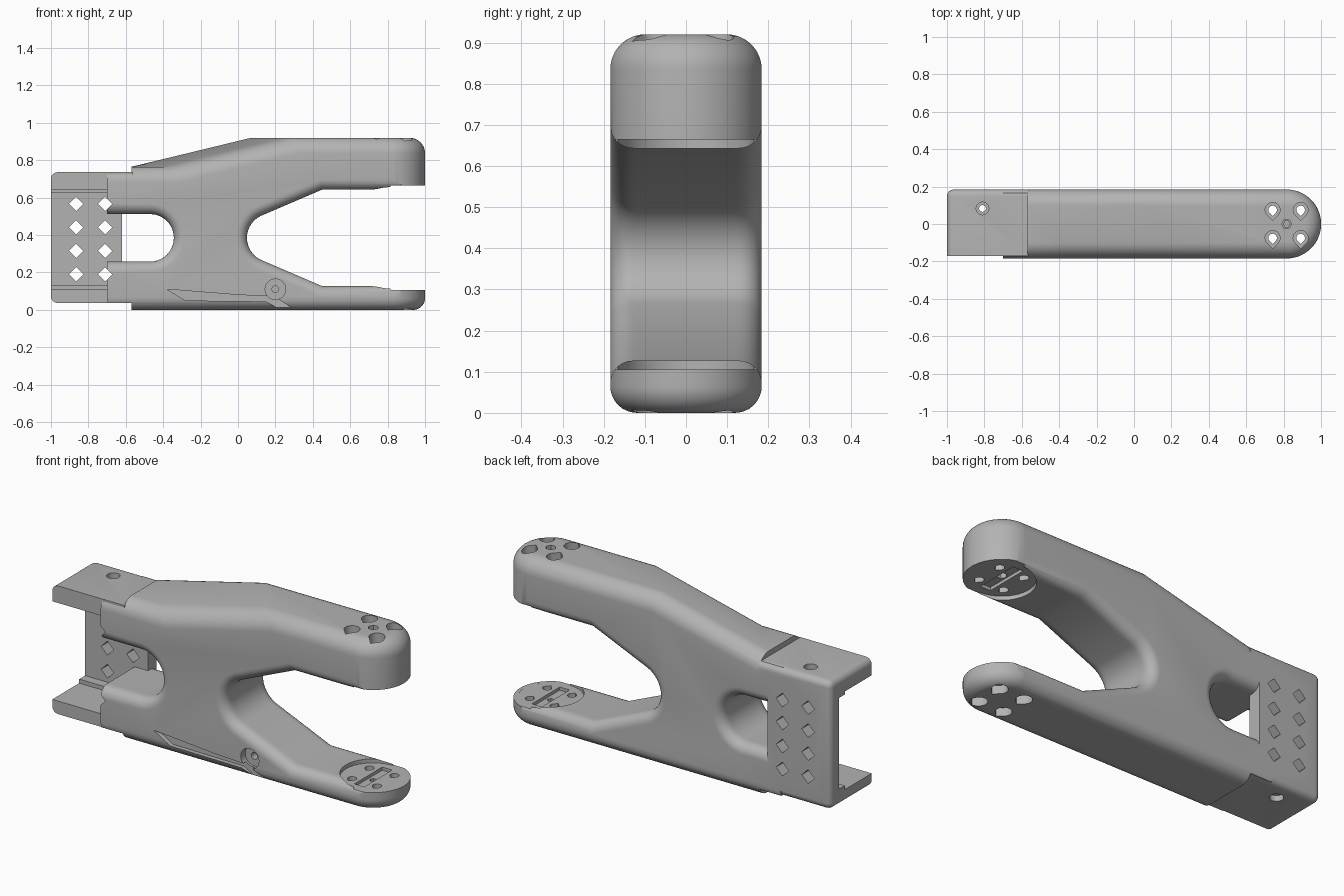
import bpy, bmesh
from math import sin, cos, pi, sqrt, radians
from mathutils import Vector

if "Cube" in bpy.data.objects:
    bpy.data.objects.remove(bpy.data.objects["Cube"])

grey = bpy.data.materials.new("plain grey")
grey.use_nodes = True
COLOUR = (0.45, 0.45, 0.45, 1)
grey.diffuse_color = COLOUR
grey.node_tree.nodes["Principled BSDF"].inputs["Base Color"].default_value = COLOUR

HALF = 0.184            # half the body width
MID = 0.385             # height of the openings' centre line
TIP = HALF * -1 + 1     # centre of the rounded jaw ends


def loft(name, loops):
    """Skin a list of equal-length closed loops and cap both ends."""
    bm = bmesh.new()
    rings = [[bm.verts.new(p) for p in loop] for loop in loops]
    n = len(rings[0])
    for a, b in zip(rings, rings[1:]):
        for i in range(n):
            j = (i + 1) % n
            bm.faces.new((a[i], a[j], b[j], b[i]))
    bm.faces.new(rings[0])
    bm.faces.new(rings[-1])
    bmesh.ops.recalc_face_normals(bm, faces=bm.faces)
    mesh = bpy.data.meshes.new(name)
    bm.to_mesh(mesh)
    bm.free()
    ob = bpy.data.objects.new(name, mesh)
    bpy.context.collection.objects.link(ob)
    mesh.materials.append(grey)
    return ob


def prism_z(name, pts, z0, z1):
    return loft(name, [[(x, y, z) for x, y in pts] for z in (z0, z1)])


def prism_y(name, pts, y0, y1):
    return loft(name, [[(x, y, z) for x, z in pts] for y in (y0, y1)])


def box(name, x0, x1, y0, y1, z0, z1):
    return prism_z(name, [(x0, y0), (x1, y0), (x1, y1), (x0, y1)], z0, z1)


def arc(cx, cy, r, start, end, n):
    angles = [radians(start + (end - start) * i / n) for i in range(n + 1)]
    return [(cx + r * cos(a), cy + r * sin(a)) for a in angles]


def circle(cx, cy, r, n=24):
    return arc(cx, cy, r, 0, 360, n)[:-1]


def combine(target, other, operation="DIFFERENCE"):
    mod = target.modifiers.new("combine", "BOOLEAN")
    mod.operation = operation
    mod.solver = "EXACT"
    mod.object = other
    bpy.context.view_layer.objects.active = target
    bpy.ops.object.modifier_apply(modifier=mod.name)
    bpy.data.objects.remove(other)


def round_off(r, t):
    """Inset of a fillet of radius r at depth t below the face."""
    return r - sqrt(max(0, r * r - (r - t) ** 2)) if t < r else 0


def inset(pts, t):
    """Move each side of a counter-clockwise outline inward by its own fillet."""
    n = len(pts)
    lines = []
    for i in range(n):
        a, b = Vector(pts[i]), Vector(pts[(i + 1) % n])
        r = 0.085 if min(a.y, b.y) > 0.75 else 0.065 if max(a.y, b.y) < 0.01 else 0.055
        d = (b - a).normalized()
        normal = Vector((-d.y, d.x))
        lines.append((normal, normal.dot(a) + round_off(r, t)))
    out = []
    for i in range(n):
        (p, c), (q, e) = lines[i - 1], lines[i]
        det = p.x * q.y - p.y * q.x
        out.append(((c * q.y - e * p.y) / det, (p.x * e - q.x * c) / det))
    return out


def outline(y):
    """Side outline of the forked body; the top ramp is skewed across the width."""
    skew = -0.87 * (min(y, 0.1) - 0.1)
    return ([(-0.9, 0), (1.2, 0), (1.2, 0.127), (0.45, 0.127)]
            + arc(0.178, MID, 0.13, 246.5, 113.5, 16)
            + [(0.45, 0.643), (1.2, 0.643), (1.2, 0.92), (0.07 + skew, 0.92),
               (-0.57 + skew, 0.765), (-0.9, 0.765), (-0.9, MID + 0.127)]
            + arc(-0.47, MID, 0.127, 90, -90, 20) + [(-0.9, MID - 0.127)])


# Forked body with rounded edges
depths = [0.085 * (1 - cos(pi / 2 * i / 9)) for i in range(10)]
slices = [(-HALF + t, t) for t in depths] + [(HALF - t, t) for t in reversed(depths)]
body = loft("clamp_body", [[(x, y, z) for x, z in inset(outline(y), t)] for y, t in slices])

# Round the jaw ends in plan, with fillets at top and bottom
GAP = 0.0005


def plan(d):
    r = HALF + GAP - d
    return arc(TIP, 0, r, -90, 90, 32) + [(-0.95, r), (-0.95, -r)]


levels = [(-GAP + 0.065 * t / 0.085, round_off(0.065, 0.065 * t / 0.085)) for t in depths]
levels += [(0.92 + GAP - t, round_off(0.085, t)) for t in reversed(depths)]
combine(body, loft("tip_shape", [[(x, y, z) for x, y in plan(d)] for z, d in levels]), "INTERSECT")

# Trim the rear arms where they meet the mounting bracket
combine(body, box("rear_trim", -1.2, -0.7, -1, 1, -1, 2))
combine(body, box("top_trim", -1.2, -0.57, -1, 1, 0.734, 2))
combine(body, box("bottom_trim", -1.2, -0.57, -1, 1, -1, 0.039))

# Mounting bracket: C-shaped block with soft back edges
bracket = box("bracket", -1, -0.565, -0.172, HALF, 0.037, 0.736)
bm = bmesh.new()
bm.from_mesh(bracket.data)
back_edges = [e for e in bm.edges
              if all(v.co.y > 0 for v in e.verts) and any(v.co.x < -0.9 for v in e.verts)]
end_edges = [e for e in bm.edges if e not in back_edges and all(v.co.x < -0.9 for v in e.verts)
             and abs(e.verts[0].co.y - e.verts[1].co.y) > 0.1]
bmesh.ops.bevel(bm, geom=back_edges + end_edges, offset=0.035, segments=6, profile=0.5,
                affect="EDGES")
bm.to_mesh(bracket.data)
bm.free()
combine(bracket, box("channel", -1.2, -0.5, -1, 0.11, 0.13, 0.627))
combine(bracket, box("channel_step", -1.2, -0.5, -1, 0.06, 0.108, 0.643))
combine(bracket, box("window_side", -0.62, -0.5, -1, 1, 0.15, 0.62))
combine(body, bracket, "UNION")

# Diamond holes through the back plate
for x in (-0.865, -0.71):
    for row in range(4):
        combine(body, prism_y("diamond", circle(x, 0.19 + 0.1255 * row, 0.038, 4), -0.3, 0.3))

# Bolt holes in the bracket flanges
for z0, z1, s0, s1 in ((0.6, 0.8, 0.705, 0.8), (0, 0.16, 0, 0.068)):
    combine(body, prism_z("flange_bolt", circle(-0.81, 0.083, 0.018), z0, z1))
    combine(body, prism_z("flange_counterbore", circle(-0.81, 0.083, 0.034), s0, s1))

# Round pads recessed in the facing jaws, with a cross groove
combine(body, prism_z("pad", circle(TIP, 0, 0.165, 48), 0.105, 0.665))
combine(body, box("pad_front", TIP, 1.2, -0.3, 0.3, 0.1051, 0.6649))
combine(body, box("pad_groove", TIP - 0.03, TIP + 0.03, -0.12, 0.12, 0.088, 0.682))

# Teardrop bolt holes and a hexagonal centre hole in both jaws


def teardrop(x, y, r):
    return arc(x, y, r, -40, 220, 20) + [(x, y - 1.4 * r)]


for dx in (-0.075, 0.075):
    for y in (-0.075, 0.075):
        combine(body, prism_z("jaw_bolt", teardrop(TIP + dx, y, 0.023), -0.1, 1))
        for z0, z1 in ((-0.1, 0.045), (0.78, 1)):
            combine(body, prism_z("jaw_counterbore", teardrop(TIP + dx, y, 0.04), z0, z1))
combine(body, prism_z("centre_hole", circle(TIP, 0, 0.027, 6), 0.6, 0.86))
combine(body, prism_z("centre_top", circle(TIP, 0, 0.027, 6), 0.85, 1))
combine(body, prism_z("centre_bottom", circle(TIP, 0, 0.018, 6), 0.05, 0.2))

# Cable groove along the lower front edge and its screw hole
groove = [(-0.38, 0.11), (-0.28, 0.05), (0.15, 0.045), (0.26, -0.02), (0.34, -0.02),
          (0.19, 0.072), (0, 0.08)]
combine(body, prism_y("cable_groove", groove, -0.3, -0.158))
combine(body, prism_y("screw_recess", circle(0.2, 0.11, 0.055), -0.3, -0.145))
combine(body, prism_y("screw_hole", circle(0.2, 0.11, 0.018), -0.3, -0.07))

# Smooth fillets, crisp edges
for ob in bpy.context.selected_objects:
    ob.select_set(False)
body.select_set(True)
bpy.context.view_layer.objects.active = body
bpy.ops.object.shade_smooth_by_angle(angle=radians(25))
